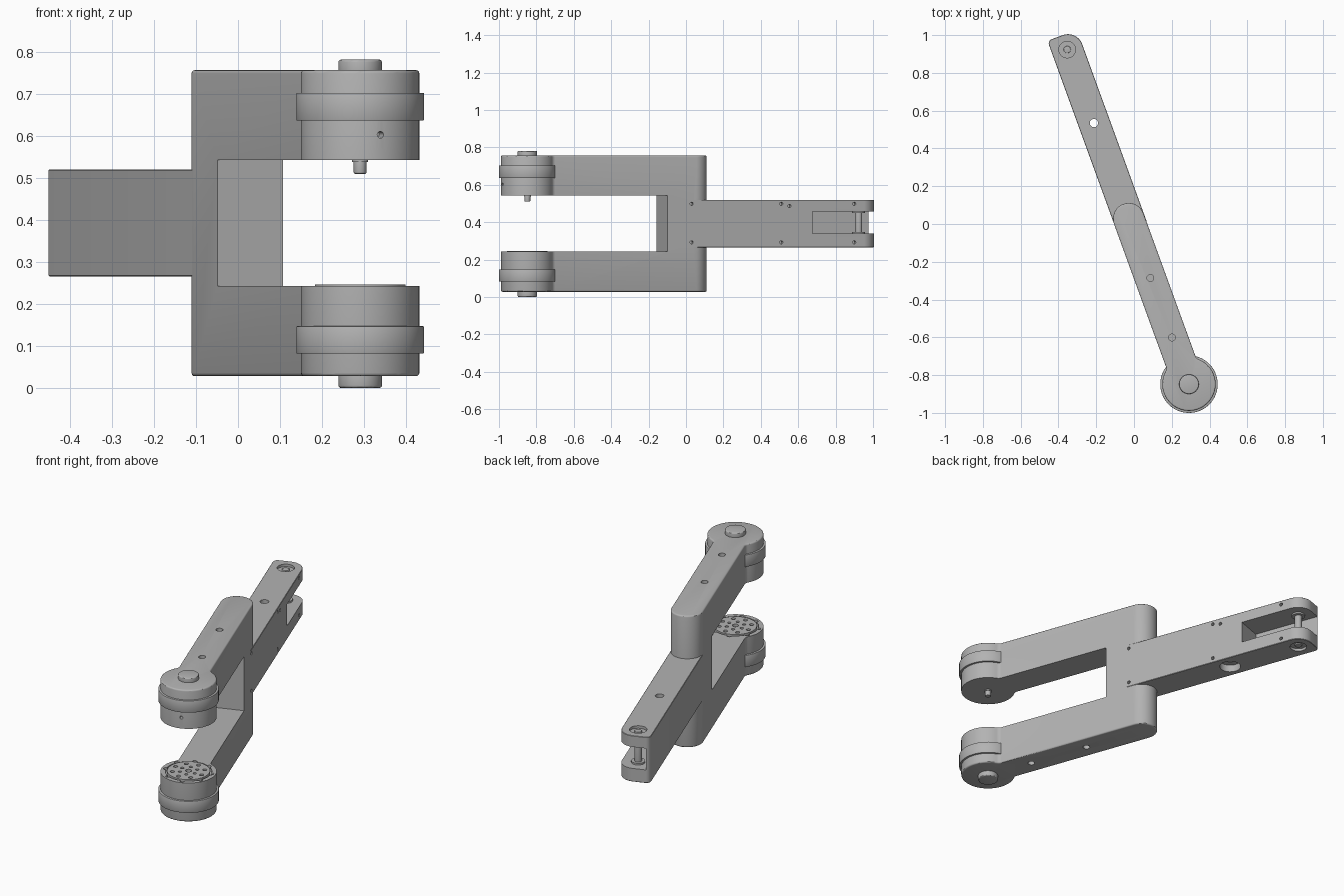
import bpy, bmesh
from math import sin, cos, pi, sqrt, radians
from mathutils import Vector, Matrix

if "Cube" in bpy.data.objects:
    bpy.data.objects.remove(bpy.data.objects["Cube"])

GREY = (0.45, 0.45, 0.45, 1)
mat = bpy.data.materials.new("machined_grey")
mat.use_nodes = True
mat.diffuse_color = GREY
mat.node_tree.nodes["Principled BSDF"].inputs["Base Color"].default_value = GREY

# Everything is built along local +y from the hub axis, then turned into place
PLACE = Matrix.Translation((0.291, -0.848, 0)) @ Matrix.Rotation(radians(20), 4, "Z")
W = 0.083          # half width of the arms
HUB = 0.141        # hub radius
END = 0.932        # centre of the rounded rear end
TIP = 1.885        # clevis pin axis
LOW, HIGH = 0.028, 0.757
GAP_LOW, GAP_HIGH = 0.243, 0.543
LINK_LOW, LINK_HIGH = 0.266, 0.52


def make(name, bm):
    bmesh.ops.recalc_face_normals(bm, faces=bm.faces)
    mesh = bpy.data.meshes.new(name)
    bm.to_mesh(mesh)
    bm.free()
    mesh.materials.append(mat)
    ob = bpy.data.objects.new(name, mesh)
    bpy.context.collection.objects.link(ob)
    ob.matrix_world = PLACE
    return ob


def prism(name, outline, z0, z1):
    bm = bmesh.new()
    face = bm.faces.new([bm.verts.new((x, y, z0)) for x, y in outline])
    new = bmesh.ops.extrude_face_region(bm, geom=[face])["geom"]
    verts = [v for v in new if isinstance(v, bmesh.types.BMVert)]
    bmesh.ops.translate(bm, vec=(0, 0, z1 - z0), verts=verts)
    return make(name, bm)


def box(name, x0, x1, y0, y1, z0, z1):
    return prism(name, [(x0, y0), (x1, y0), (x1, y1), (x0, y1)], z0, z1)


def rod(name, r, start, end, sides=32):
    a, b = Vector(start), Vector(end)
    turn = (b - a).to_track_quat("Z", "Y").to_matrix().to_4x4()
    bm = bmesh.new()
    bmesh.ops.create_cone(bm, cap_ends=True, segments=sides, radius1=r, radius2=r,
                          depth=(b - a).length,
                          matrix=Matrix.Translation((a + b) / 2) @ turn)
    return make(name, bm)


def post(name, r, z0, z1, x=0, y=0, sides=32):
    return rod(name, r, (x, y, z0), (x, y, z1), sides)


def arc(cx, cy, r, a0, a1, n):
    steps = [radians(a0 + (a1 - a0) * i / n) for i in range(n + 1)]
    return [(cx + r * cos(a), cy + r * sin(a)) for a in steps]


def apply(ob, mod):
    bpy.context.view_layer.objects.active = ob
    bpy.ops.object.modifier_apply(modifier=mod.name)


def bevel(ob, width, segments=3):
    mod = ob.modifiers.new("bevel", "BEVEL")
    mod.width, mod.segments = width, segments
    mod.limit_method, mod.angle_limit = "ANGLE", radians(50)
    apply(ob, mod)
    return ob


def cut(ob, cutter):
    mod = ob.modifiers.new("cut", "BOOLEAN")
    mod.operation, mod.solver, mod.object = "DIFFERENCE", "EXACT", cutter
    bpy.context.view_layer.update()
    apply(ob, mod)
    bpy.data.objects.remove(cutter)


# Fork: one keyhole outline, with the opening cut through it
f = 0.03
fy = sqrt((HUB + f) ** 2 - (W + f) ** 2)
k = HUB / (HUB + f)
touch = Vector(((W + f) * k, fy * k))
hub_angle = touch.angle_signed(Vector((1, 0))) * 180 / pi
side = arc(0, 0, HUB, -90, hub_angle, 28)
side += arc(W + f, fy, f, 180 + hub_angle, 180, 6)[1:]
side += arc(0, END, W, 0, 90, 16)
fork = prism("fork", side + [(-x, y) for x, y in side[-2:0:-1]], LOW, HIGH)
bevel(fork, 0.008)
cut(fork, box("opening", -0.3, 0.3, -0.3, 0.766, GAP_LOW, GAP_HIGH))
for y in (0.263, 0.598):
    cut(fork, post("upper_hole", 0.018, HIGH - 0.05, 0.8, y=y))
    cut(fork, post("lower_hole", 0.018, -0.05, LOW + 0.05, y=y))
cut(fork, rod("screw_hole", 0.008, (0, -0.2, 0.603), (0, -HUB + 0.03, 0.603), 16))

# Scalloped pocket around the drive plate on the lower hub
cut(fork, post("pocket", 0.117, 0.225, 0.3, sides=64))
for i in range(8):
    a = i * pi / 4
    cut(fork, post("scallop", 0.012, 0.228, 0.3, 0.119 * cos(a), 0.119 * sin(a), 16))

# Hub bands and bearing caps
for name, z0, z1 in (("upper_band", 0.637, 0.703), ("lower_band", 0.082, 0.147)):
    bevel(post(name, 0.152, z0, z1, sides=96), 0.002, 2)
bevel(post("upper_cap", 0.052, 0.74, 0.782, sides=48), 0.006)
bevel(post("lower_cap", 0.052, 0, 0.045, sides=48), 0.006)

# Locating pin under the upper hub
post("pin_collar", 0.019, 0.538, 0.55)
bevel(post("locating_pin", 0.0155, 0.51, 0.55), 0.004)

# Drive plate with two rings of bolt holes
plate = post("drive_plate", 0.108, 0.22, 0.2465, sides=64)
cut(plate, post("centre_hole", 0.016, 0.232, 0.3))
for count, ring, r in ((8, 0.082, 0.011), (6, 0.045, 0.009)):
    for i in range(count):
        a = (i + 0.5) * 2 * pi / count
        cut(plate, post("bolt_hole", r, 0.234, 0.3, ring * cos(a), ring * sin(a), 16))

# Rear link: square corner on the walled side, round on the open side
RIGHT = W + 0.0015
LEFT = 0.0005 - W
top = TIP + 0.08
outline = [(LEFT, 0.888), (RIGHT, 0.888)]
outline += arc(RIGHT - 0.08, TIP, 0.08, 0, 90, 16)
outline += arc(LEFT + 0.025, top - 0.025, 0.025, 90, 180, 6)
link = prism("rear_link", outline, LINK_LOW, LINK_HIGH)
bevel(link, 0.002, 1)
cut(link, box("clevis_slot", -0.062, 0.2, 1.591, 2.1, 0.339, 0.458))
cut(link, post("through_hole", 0.022, 0.2, 0.6, y=1.471))
cut(link, post("counterbore", 0.055, 0.2, LINK_LOW + 0.04, y=1.471))
cut(link, post("upper_recess", 0.044, LINK_HIGH - 0.014, 0.6, y=TIP))
cut(link, post("lower_recess", 0.044, 0.2, LINK_LOW + 0.014, y=TIP))

# Screw holes along the open side of the link
screws = [(y, z) for y in (0.904, 1.414, 1.829) for z in (0.292, 0.498)] + [(1.46, 0.487)]
for y, z in screws:
    for target in ([link, fork] if y < 1 else [link]):
        cut(target, rod("screw_hole", 0.009, (0.065, y, z), (0.12, y, z), 16))

# Clevis pin with its shoulders
bevel(post("clevis_pin", 0.019, LINK_LOW + 0.006, LINK_HIGH - 0.006, y=TIP), 0.003)
post("lower_shoulder", 0.035, 0.335, 0.348, y=TIP)
post("upper_shoulder", 0.035, 0.449, 0.462, y=TIP)

# Smooth the curved walls, keep the edges crisp
bpy.ops.object.select_all(action="DESELECT")
for ob in bpy.context.collection.objects:
    if ob.type == "MESH":
        ob.select_set(True)
        bpy.context.view_layer.objects.active = ob
bpy.ops.object.shade_smooth_by_angle(angle=radians(30))
